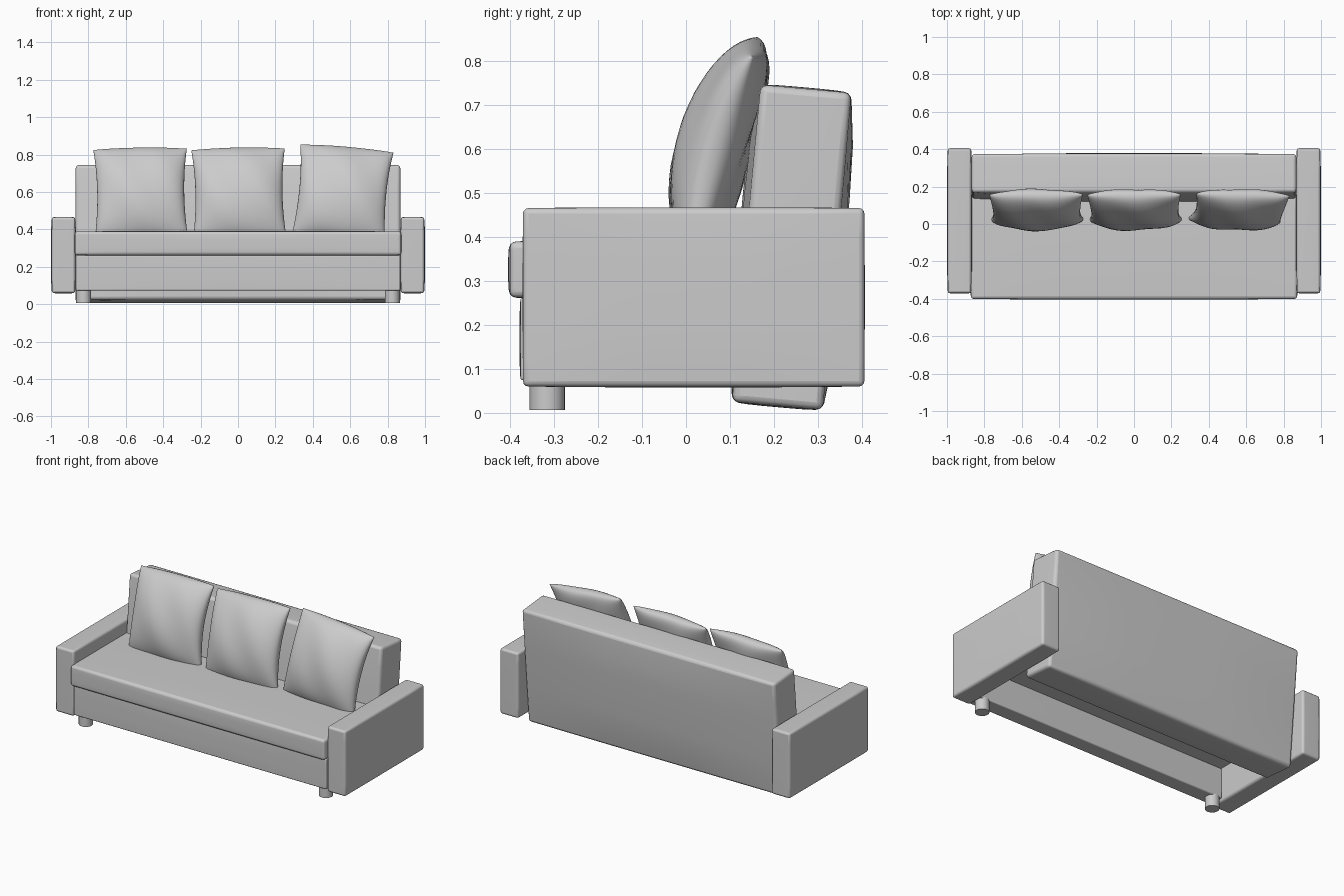
import bpy, bmesh, math
from mathutils import Matrix

if "Cube" in bpy.data.objects:
    bpy.data.objects.remove(bpy.data.objects["Cube"])


def finish(name, bm, angle=50):
    mesh = bpy.data.meshes.new(name)
    bmesh.ops.recalc_face_normals(bm, faces=bm.faces)
    bm.to_mesh(mesh)
    bm.free()
    ob = bpy.data.objects.new(name, mesh)
    bpy.context.collection.objects.link(ob)
    bpy.ops.object.select_all(action='DESELECT')
    ob.select_set(True)
    bpy.context.view_layer.objects.active = ob
    bpy.ops.object.shade_smooth_by_angle(angle=math.radians(angle))
    return ob


def soft_box(name, centre, size, puff=(0, 0, 0), tilt=0, bevel=0.012):
    """Upholstered block: gently swollen faces and rounded edges."""
    bm = bmesh.new()
    bmesh.ops.create_cube(bm, size=2)
    bmesh.ops.subdivide_edges(bm, edges=bm.edges[:], cuts=5, use_grid_fill=True)
    for v in bm.verts:
        u = v.co.copy()
        for i in range(3):
            j, k = (i + 1) % 3, (i + 2) % 3
            swell = puff[i] * (1 - u[j] ** 4) * (1 - u[k] ** 4)
            v.co[i] = u[i] * (size[i] / 2 + swell)
    bm.transform(Matrix.Translation(centre) @ Matrix.Rotation(tilt, 4, 'X'))
    ob = finish(name, bm)
    mod = ob.modifiers.new("rounded_edges", 'BEVEL')
    mod.width, mod.segments = bevel, 3
    mod.limit_method, mod.angle_limit = 'ANGLE', math.radians(50)
    return ob


def pillow(name, x, z, roll, phase):
    """Square throw pillow with pinched sides, leaning on the backrest."""
    n, half = 28, 0.25
    bm = bmesh.new()
    sheets = []
    for side in (-1, 1):
        rows = []
        for j in range(n + 1):
            row = []
            for i in range(n + 1):
                # denser rows towards the seam
                u = math.sin((i / n - 0.5) * math.pi)
                v = math.sin((j / n - 0.5) * math.pi)
                fat = ((1 - u * u) * (1 - v * v)) ** 0.42
                crease = 0.006 * math.sin(5 * u + 3 * v + phase) * fat
                px = half * u * (1 - 0.07 * (1 - v * v))
                pz = half * v * (1 - 0.02 * (1 - u * u) * (v < 0)) \
                    + 0.008 * (1 - u * u) * (v > 0) * v
                bow = -0.03 * (1 - v * v)
                row.append(bm.verts.new((px, side * 0.082 * fat + bow + crease, pz)))
            rows.append(row)
        for j in range(n):
            for i in range(n):
                bm.faces.new((rows[j][i], rows[j][i + 1],
                              rows[j + 1][i + 1], rows[j + 1][i]))
        sheets.append(rows)
    bmesh.ops.remove_doubles(bm, verts=bm.verts[:], dist=1e-5)
    bm.transform(Matrix.Translation((x, 0.09, z))
                 @ Matrix.Rotation(-0.27, 4, 'X')
                 @ Matrix.Rotation(roll, 4, 'Y'))
    return finish(name, bm, 80)


def leg(name, x):
    bm = bmesh.new()
    bmesh.ops.create_cone(bm, cap_ends=True, segments=24,
                          radius1=0.04, radius2=0.04, depth=0.075)
    bm.transform(Matrix.Translation((x, -0.315, 0.0435)))
    return finish(name, bm)


# arms and front legs, mirrored about x = 0
for side, s in (("left", -1), ("right", 1)):
    soft_box(side + "_arm", (s * 0.933, 0.0175, 0.2625), (0.125, 0.775, 0.405),
             (0.005, 0.001, 0.002))
    leg(side + "_front_leg", s * 0.825)

# seat slab, with an open underside behind the front panel
soft_box("seat", (0, -0.12, 0.3255), (1.745, 0.56, 0.127), (0.002, 0.004, 0.004), bevel=0.014)
soft_box("front_panel", (0, -0.328, 0.168), (1.735, 0.096, 0.188), (0, 0.002, 0), bevel=0.006)

# leaning backrest
soft_box("backrest", (0, 0.24, 0.376), (1.735, 0.207, 0.723),
         (0.002, 0.018, 0.003), tilt=-0.09, bevel=0.016)

# throw pillows
pillow("left_pillow", -0.52, 0.587, -0.015, 0.0)
pillow("middle_pillow", 0.005, 0.587, -0.02, 1.7)
pillow("right_pillow", 0.56, 0.592, 0.09, 3.1)
